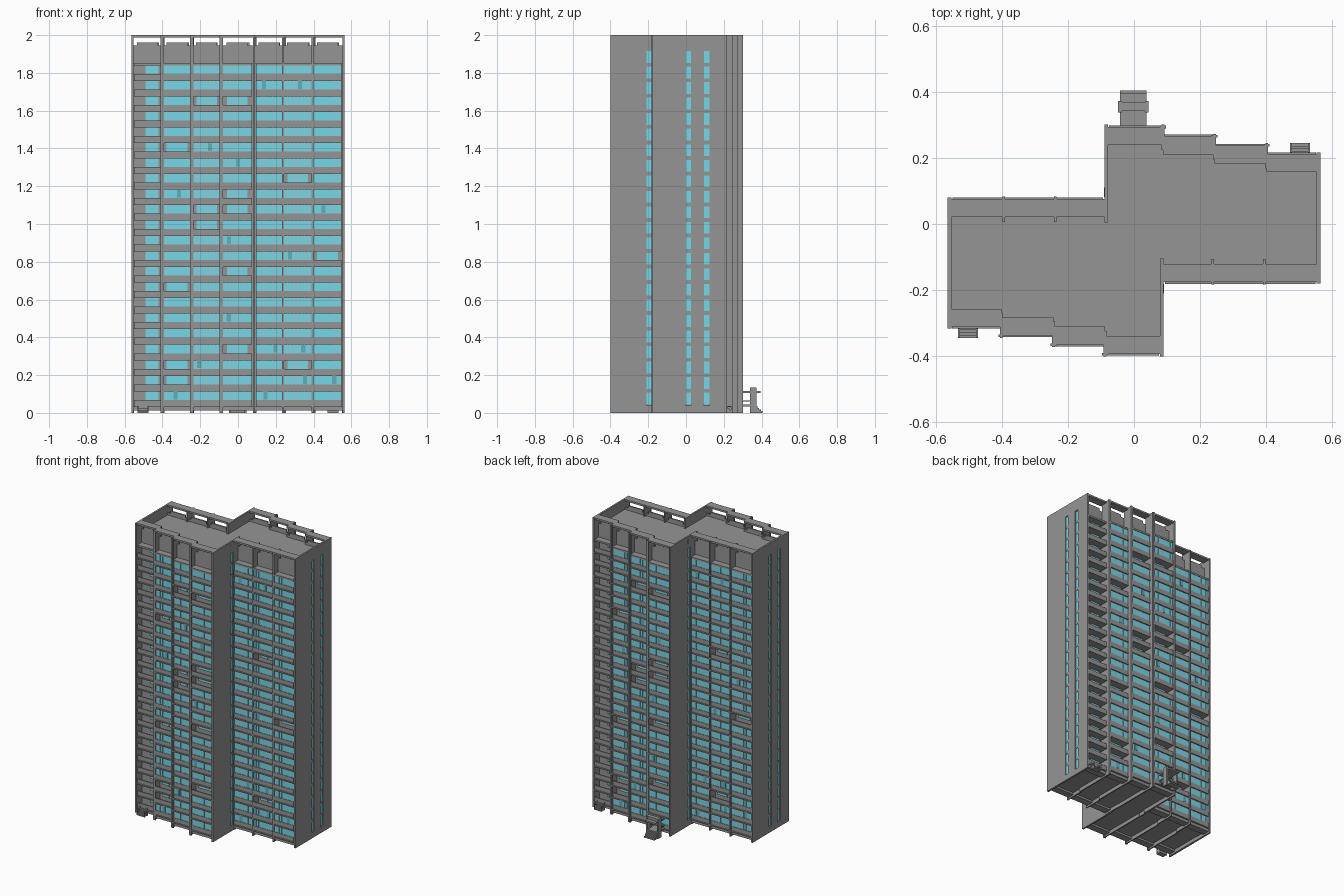
import bpy, math, random

if "Cube" in bpy.data.objects:
    bpy.data.objects.remove(bpy.data.objects["Cube"])
random.seed(4)

PIVOT_Y = -0.05          # the plan has half-turn symmetry about (0, PIVOT_Y)
FLOORS, PITCH, FIRST = 22, 0.0822, 0.092
DEPTH = 0.055            # loggia depth
parts = {}


def box(name, x0, x1, y0, y1, z0, z1):
    parts.setdefault(name, []).append((x0, x1, y0, y1, z0, z1))


def material(name, rgb):
    m = bpy.data.materials.new(name)
    m.diffuse_color = (*rgb, 1)
    m.use_nodes = True
    m.node_tree.nodes["Principled BSDF"].inputs["Base Color"].default_value = m.diffuse_color
    return m


def build(name, mat, mirrored=True):
    verts, faces = [], []
    for x0, x1, y0, y1, z0, z1 in parts[name]:
        n = len(verts)
        verts += [(x, y, z) for z in (z0, z1) for x, y in
                  ((x0, y0), (x1, y0), (x1, y1), (x0, y1))]
        faces += [[n + i for i in f] for f in
                  ((3, 2, 1, 0), (4, 5, 6, 7), (0, 1, 5, 4),
                   (1, 2, 6, 5), (2, 3, 7, 6), (3, 0, 4, 7))]
    me = bpy.data.meshes.new(name)
    me.from_pydata(verts, [], faces)
    me.materials.append(mat)
    for side in ("front", "back") if mirrored else ("",):
        ob = bpy.data.objects.new((name + "_" + side).strip("_"), me)
        bpy.context.collection.objects.link(ob)
        if side == "back":
            ob.rotation_euler.z = math.pi
            ob.location.y = 2 * PIVOT_Y


# bays of the front: left edge, right edge, face y
bays = [(-0.555, -0.402, -0.312), (-0.402, -0.244, -0.338),
        (-0.244, -0.088, -0.366), (-0.088, 0.079, -0.394),
        (0.09, 0.238, -0.176), (0.238, 0.395, -0.176), (0.395, 0.553, -0.176)]


def window_strip(x0, x1, y, zc, n):
    box("window_glass", x0, x1, y, y + 0.006, zc - 0.023, zc + 0.023)
    for i in range(1, n):
        x = x0 + (x1 - x0) * i / n
        box("window_frames", x - 0.0008, x + 0.0008, y - 0.001, y, zc - 0.023, zc + 0.023)


for i, (x0, x1, yf) in enumerate(bays):
    core = yf + DEPTH
    a, b = x0 + 0.004, x1 - 0.004
    mid = (x0 + x1) / 2
    # solid core with roof deck, plinth and cross walls under the ground floor
    box("core", x0 - (0.011 if i == 4 else 0), x1, core, PIVOT_Y, 0.025, 1.93)
    box("plinth", x0, x1, yf + 0.006, core, 0.012, 0.033)
    box("cross_walls", x0 - 0.004, x0 + 0.004, yf + 0.006, PIVOT_Y, 0, 0.03)
    for f in range(FLOORS):
        zc = FIRST + f * PITCH
        sill = zc - 0.023
        # balcony slab and parapet
        box("balcony_slabs", a, b, yf - 0.005, core, sill - 0.037, sill - 0.029)
        box("balcony_parapets", a, b, yf, yf + 0.008, sill - 0.029, sill)
        if i == 0:      # open corner loggia with a small window
            window_strip(-0.49, -0.42, core - 0.007, zc, 4)
        elif random.random() < (0.16 if i < 4 else 0.04):   # open loggia
            window_strip(mid - 0.055, mid + 0.055, core - 0.007, zc, 6)
        else:           # glazed loggia
            window_strip(a, b, yf + 0.003, zc, 8)
            if random.random() < 0.15:   # opened sash
                s = random.uniform(a + 0.02, b - 0.04)
                box("open_sashes", s, s + 0.022, yf, yf + 0.002, zc - 0.02, zc + 0.02)
    # top floor lintel, roof parapet with raised middle, and roof canopy
    box("top_lintel", a, b, yf, core, 1.838, 1.85)
    box("roof_parapet", x0, x1, core - 0.01, core, 1.85, 1.945)
    box("roof_parapet", mid - 0.056, mid + 0.056, core - 0.01, core, 1.945, 1.962)
    box("roof_canopy", x0, x1, yf, core, 1.988, 2.0)

# vertical dividing fins
for x, yf, w in ((-0.402, -0.338, 0.009), (-0.244, -0.366, 0.009), (-0.088, -0.394, 0.009),
                 (0.238, -0.176, 0.005), (0.395, -0.176, 0.005)):
    box("fins", x - 0.004, x + 0.004, yf - 0.007, yf + 0.07, 0, 2.0)
    box("fins", x - w, x + w, yf - 0.004, yf + 0.004, 0, 2.0)


def slit_wall(x0, x1, y0, y1, slits):
    """End wall with tall recessed window slits."""
    y = y0
    for s0, s1 in slits:
        box("end_walls", x0, x1, y, s0, 0, 2.0)
        box("end_walls", x0, x1, s0, s1, 0, 0.04)
        box("end_walls", x0, x1, s0, s1, 1.92, 2.0)
        for f in range(FLOORS + 1):
            z = 0.045 + f * PITCH
            box("slit_glass", x0, x1 - 0.006, s0, s1, z, z + 0.062)
            box("slit_spandrels", x0, x1 - 0.004, s0, s1, z + 0.062, min(z + PITCH, 1.92))
        y = s1
    box("end_walls", x0, x1, y, y1, 0, 2.0)


slit_wall(0.553, 0.565, -0.18, 0.217, [(0.0, 0.026), (0.095, 0.124)])
slit_wall(0.079, 0.09, -0.401, -0.105, [(-0.21, -0.181)])
# door on the roof return wall
box("roof_door", 0.089, 0.091, -0.21, -0.182, 1.95, 1.98)

# side entrance steps with cheek walls
for i in range(4):
    box("side_steps", -0.53, -0.476, -0.345 + 0.008 * i, -0.31, 0, 0.008 * (i + 1))
for x in (-0.533, -0.479):
    box("side_step_rails", x, x + 0.006, -0.345, -0.31, 0.03, 0.036)
    box("side_step_rails", x, x + 0.006, -0.345, -0.339, 0, 0.036)
    box("side_step_rails", x, x + 0.006, -0.318, -0.31, 0, 0.052)

# main entrance porch at the back
box("porch_canopy", -0.042, 0.038, 0.29, 0.395, 0.105, 0.116)
box("porch_landing", -0.042, 0.038, 0.29, 0.372, 0.035, 0.045)
for x in (-0.048, 0.033):
    box("porch_pillars", x, x + 0.011, 0.338, 0.372, 0, 0.135)
box("porch_beam", -0.048, 0.044, 0.342, 0.37, 0.116, 0.135)
for x in (-0.042, 0.032):
    box("porch_rails", x, x + 0.006, 0.295, 0.34, 0.06, 0.066)
for i in range(4):
    box("porch_steps", -0.042, 0.038, 0.365, 0.405 - 0.009 * i, 0.009 * i, 0.009 * (i + 1))

concrete = material("concrete_grey", (0.3, 0.3, 0.3))
glass = material("glass_blue", (0.18, 0.68, 0.8))
frame = material("frame_pale", (0.55, 0.5, 0.52))
dark = material("sash_dark", (0.12, 0.42, 0.5))
mats = {"window_glass": glass, "slit_glass": glass,
        "window_frames": frame, "open_sashes": dark}
for name in parts:
    build(name, mats.get(name, concrete), not name.startswith("porch"))
